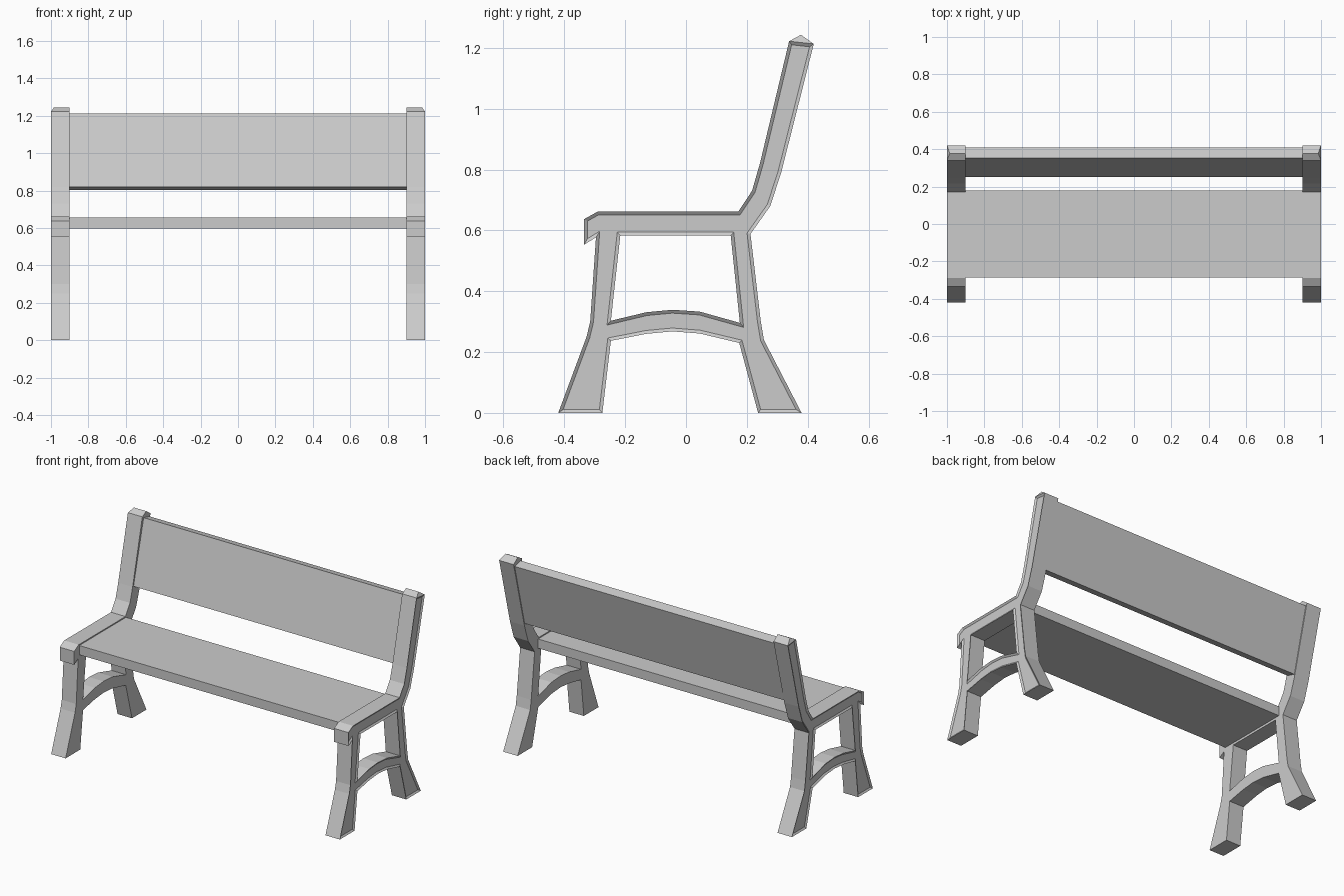
import bpy, bmesh
from mathutils import Vector

if "Cube" in bpy.data.objects:
    bpy.data.objects.remove(bpy.data.objects["Cube"])

def finish(name, bm):
    bmesh.ops.recalc_face_normals(bm, faces=bm.faces[:])
    me = bpy.data.meshes.new(name)
    bm.to_mesh(me)
    bm.free()
    ob = bpy.data.objects.new(name, me)
    bpy.context.collection.objects.link(ob)
    return ob

def extrude_profiles(bm, loops, x0, x1):
    """Extrude side-view (y, z) loops along x; loops share equal points."""
    cache = {}
    def vert(p):
        if p not in cache:
            cache[p] = bm.verts.new((x0, *p))
        return cache[p]
    faces = [bm.faces.new([vert(p) for p in lp]) for lp in loops]
    geom = bmesh.ops.extrude_face_region(bm, geom=faces)["geom"]
    bmesh.ops.translate(bm, vec=(x1 - x0, 0, 0),
                        verts=[g for g in geom if isinstance(g, bmesh.types.BMVert)])
    bmesh.ops.recalc_face_normals(bm, faces=bm.faces[:])
    return [g for g in geom if isinstance(g, bmesh.types.BMFace)]

def mirror(ob):
    ob.modifiers.new("mirror", 'MIRROR').use_axis[0] = True

# Side frame: upper half (arm rail, post) and lower half (legs, arched brace)
FO, FI, RI, RO = (-0.315, 0.30), (-0.247, 0.303), (0.177, 0.296), (0.246, 0.30)
upper = [FI, FO, (-0.296, 0.577), (-0.335, 0.553), (-0.335, 0.637), (-0.29, 0.662),
         (0.172, 0.662), (0.217, 0.73), (0.243, 0.82), (0.339, 1.222), (0.42, 1.213),
         (0.313, 0.79), (0.277, 0.68), (0.212, 0.588), RO, RI,
         (0.147, 0.583), (-0.216, 0.583)]
lower = [FO, FI, (-0.13, 0.331), (-0.045, 0.339), (0.045, 0.333), RI, RO, (0.256, 0.24),
         (0.38, 0), (0.237, 0), (0.175, 0.23), (0.045, 0.261), (-0.045, 0.268),
         (-0.13, 0.26), (-0.247, 0.237), (-0.275, 0), (-0.42, 0), (-0.327, 0.25)]
bm = bmesh.new()
outer = extrude_profiles(bm, [upper, lower], 0.9, 1.0)
# Shallow recessed panel on the outer face
bmesh.ops.inset_region(bm, faces=outer, thickness=0.011, depth=0,
                       use_even_offset=True, use_boundary=True)
panel = {v for f in outer for v in f.verts}
bmesh.ops.translate(bm, vec=(-0.008, 0, 0), verts=list(panel))
mirror(finish("side_frame", bm))

# Ridged post cap, outer end sloping inward
bm = bmesh.new()
extrude_profiles(bm, [[(0.339, 1.222), (0.378, 1.243), (0.42, 1.213)]], 0.9, 1.0)
for v in bm.verts:
    if v.co.z > 1.24 and v.co.x > 0.95:
        v.co.x = 0.985
mirror(finish("post_cap", bm))

# Seat and backrest boards
for name, prof in (
        ("seat", [(-0.285, 0.597), (0.178, 0.597), (0.178, 0.655), (-0.285, 0.655)]),
        ("backrest", [(0.252, 0.82), (0.311, 0.803), (0.41, 1.198), (0.352, 1.212)])):
    bm = bmesh.new()
    extrude_profiles(bm, [prof], -0.9, 0.9)
    finish(name, bm)
